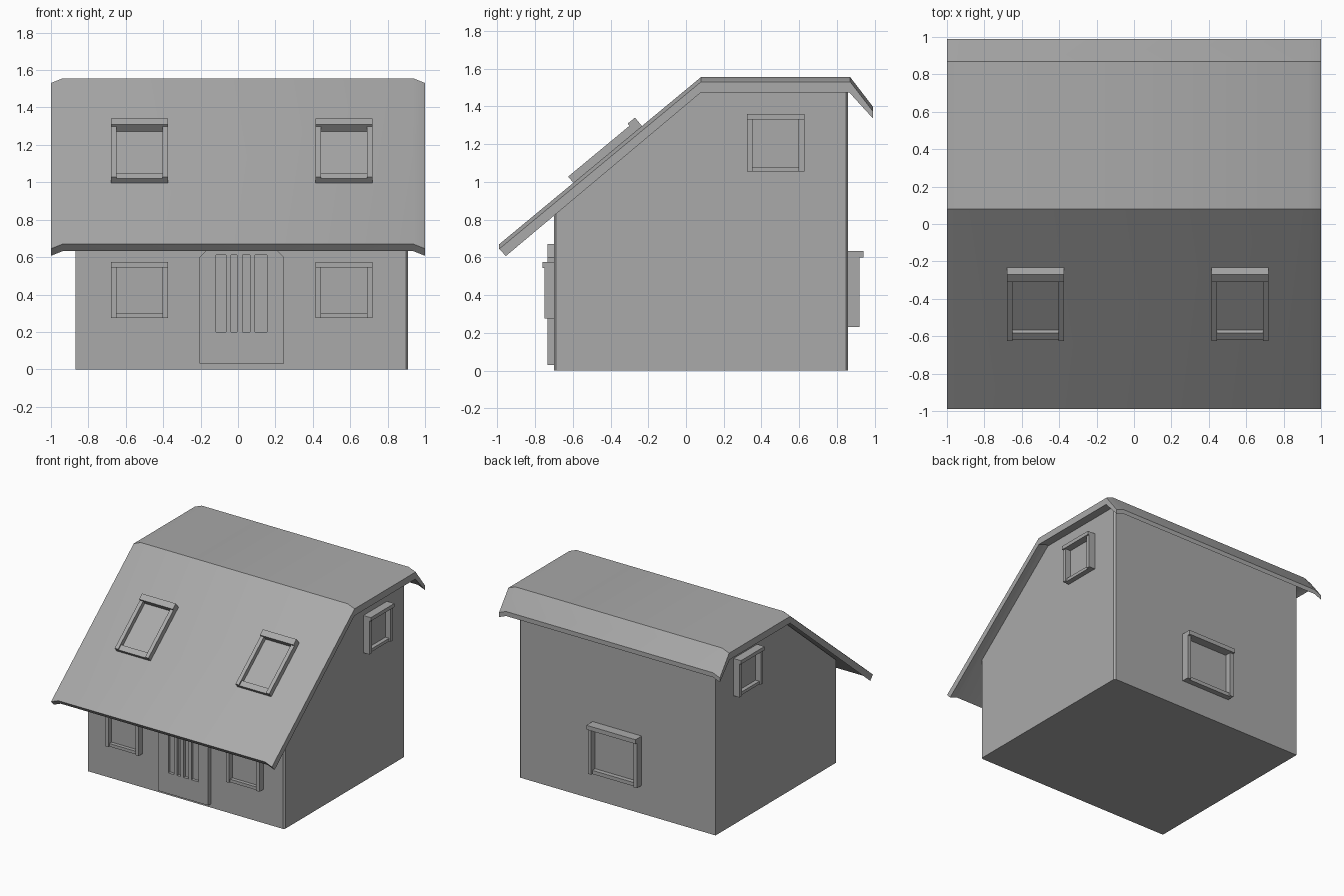
import bpy, bmesh, math
from mathutils import Matrix, Vector

cube = bpy.data.objects.get("Cube")
if cube:
    bpy.data.objects.remove(cube, do_unlink=True)

grey = bpy.data.materials.new("plain grey")
grey.use_nodes = True
tone = (0.4, 0.4, 0.4, 1)
grey.diffuse_color = tone
grey.node_tree.nodes["Principled BSDF"].inputs["Base Color"].default_value = tone


def finish(bm, name):
    bmesh.ops.recalc_face_normals(bm, faces=bm.faces)
    mesh = bpy.data.meshes.new(name)
    bm.to_mesh(mesh)
    bm.free()
    mesh.materials.append(grey)
    obj = bpy.data.objects.new(name, mesh)
    bpy.context.collection.objects.link(obj)
    return obj


def loft(bm, sections):
    """Closed solid through equal-length rings of points."""
    rings = [[bm.verts.new(p) for p in ring] for ring in sections]
    n = len(rings[0])
    for a, b in zip(rings, rings[1:]):
        for i in range(n):
            j = (i + 1) % n
            bm.faces.new((a[i], a[j], b[j], b[i]))
    bm.faces.new(rings[0])
    bm.faces.new(rings[-1])


def box(bm, lo, hi, matrix=Matrix()):
    lo, hi = Vector(lo), Vector(hi)
    place = Matrix.Translation((lo + hi) / 2) @ Matrix.Diagonal((*(hi - lo), 1))
    bmesh.ops.create_cube(bm, size=1, matrix=matrix @ place)


def frame_at(origin, across, up):
    """Local axes: x across, y up the surface, z outward."""
    u, v = Vector(across).normalized(), Vector(up).normalized()
    m = Matrix((u, v, u.cross(v))).transposed().to_4x4()
    m.translation = Vector(origin)
    return m


def window(name, matrix, width, height, depth=0.055, head=0.03, sill=0.025, lip=0.012):
    """Jambs, projecting head, low sill and recessed pane."""
    bm = bmesh.new()
    h, jamb, sunk = width / 2, 0.03, -0.01
    for a, b in ((-h, jamb - h), (h - jamb, h)):
        box(bm, (a, 0, sunk), (b, height - head, depth), matrix)
    box(bm, (-h, height - head, sunk), (h, height, depth + lip), matrix)
    box(bm, (jamb - h, 0, sunk), (h - jamb, sill, depth * 0.75), matrix)
    box(bm, (jamb - h, sill, sunk), (h - jamb, height - head, 0.008), matrix)
    return finish(bm, name)


# House body with softened corners on its left side
body = [(-0.70, 0), (0.86, 0), (0.86, 1.495), (0.08, 1.495), (-0.70, 0.84)]
bm = bmesh.new()
loft(bm, [[(x, y, z) for y, z in body] for x in (-0.87, 0.91)])
corners = [e for e in bm.edges
           if all(v.co.x > 0 for v in e.verts)
           and abs(e.verts[0].co.y - e.verts[1].co.y) < 0.001]
bmesh.ops.bevel(bm, geom=corners, offset=0.012, segments=1, affect='EDGES')
finish(bm, "walls")

# Roof sheet whose two ends bend down slightly
sheet = [(-0.99, 0.67), (0.08, 1.556), (0.87, 1.556), (0.99, 1.40),
         (0.99, 1.363), (0.865, 1.50), (0.08, 1.50), (-0.955, 0.632)]
bm = bmesh.new()
loft(bm, [[(x, y, z - drop) for y, z in sheet]
          for x, drop in ((-1, 0.025), (-0.937, 0), (0.937, 0), (1, 0.025))])
roof = finish(bm, "roof")
bpy.context.view_layer.objects.active = roof
roof.select_set(True)
bpy.ops.object.shade_smooth_by_angle(angle=math.radians(30))
roof.select_set(False)

# Front and roof windows, in two columns
slope = Vector((0, 1.07, 0.886)).normalized()
eave = Vector((0, -0.99, 0.67))
for side, x in (("right", -0.527), ("left", 0.567)):
    window("front_window_" + side, frame_at((x, -0.70, 0.275), (1, 0, 0), (0, 0, 1)),
           0.305, 0.30, 0.05)
    foot = eave + slope * 0.51 + Vector((x, 0, 0))
    window("roof_window_" + side, frame_at(foot, (1, 0, 0), slope),
           0.305, 0.472, 0.043, 0.05, 0.045, 0.015)

# Gable windows and back window
window("gable_window_left", frame_at((0.91, 0.475, 1.055), (0, 1, 0), (0, 0, 1)), 0.305, 0.305)
window("gable_window_right", frame_at((-0.87, 0.475, 1.055), (0, -1, 0), (0, 0, 1)), 0.305, 0.305)
window("back_window", frame_at((0.022, 0.86, 0.23), (-1, 0, 0), (0, 0, 1)),
       0.445, 0.405, 0.06, 0.035, 0.03, 0.02)

# Door with clipped top corners
outline = [(-0.205, 0.03), (0.245, 0.03), (0.245, 0.60),
           (0.175, 0.67), (-0.135, 0.67), (-0.205, 0.60)]
bm = bmesh.new()
loft(bm, [[(x, y, z) for x, z in outline] for y in (-0.735, -0.69)])
door = finish(bm, "door")

# Four slots sunk into the door
bm = bmesh.new()
for a, b in ((-0.117, -0.063), (-0.037, -0.005), (0.023, 0.065), (0.092, 0.155)):
    box(bm, (a, -0.80, 0.20), (b, -0.712, 0.61))
cutter = finish(bm, "slot_cutter")
cutter.hide_render = True
cut = door.modifiers.new("slots", 'BOOLEAN')
cut.operation = 'DIFFERENCE'
cut.solver = 'EXACT'
cut.object = cutter
bpy.context.view_layer.objects.active = door
bpy.ops.object.modifier_apply(modifier=cut.name)
bpy.data.objects.remove(cutter, do_unlink=True)
